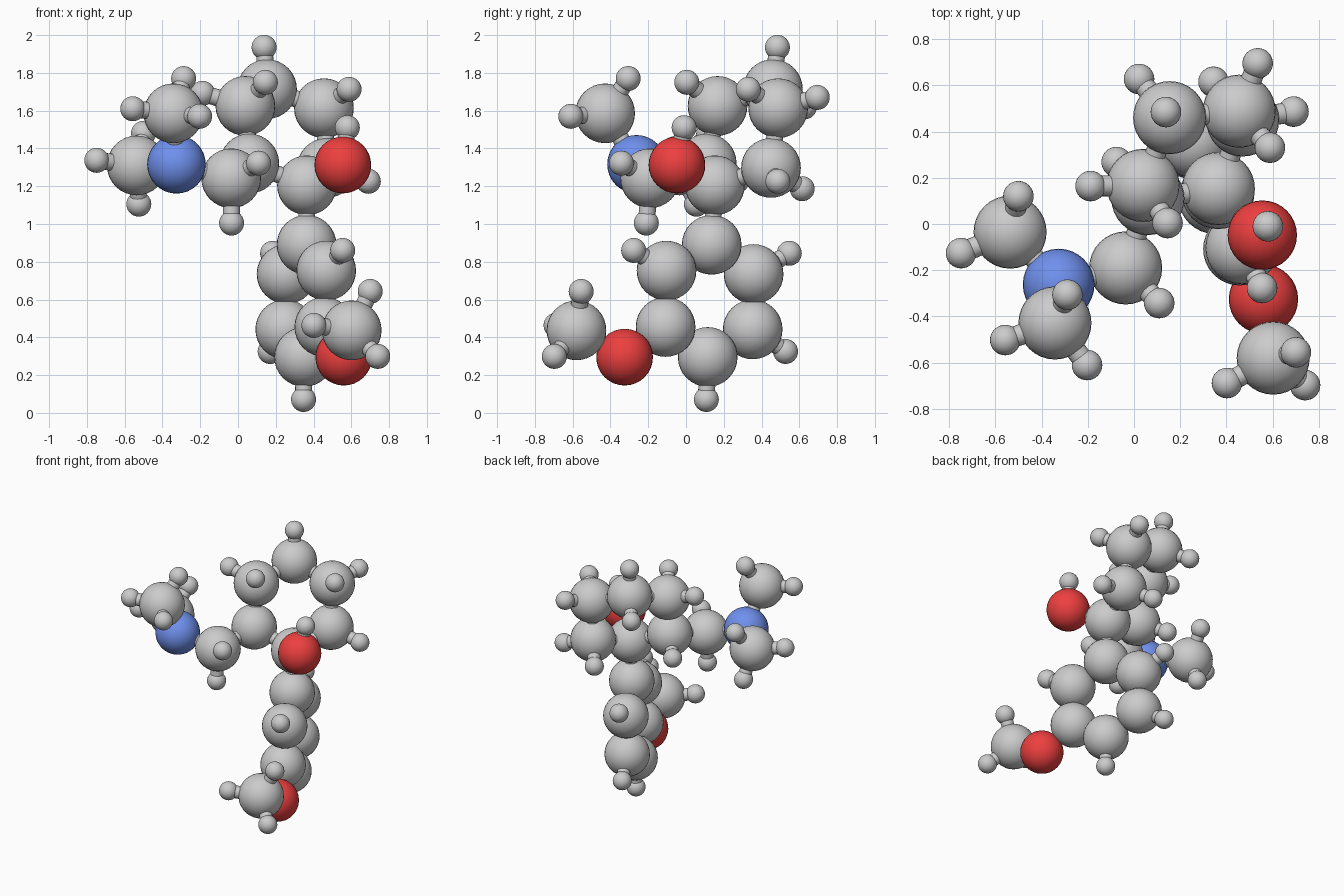
import bpy
from mathutils import Vector

if "Cube" in bpy.data.objects:
    bpy.data.objects.remove(bpy.data.objects["Cube"])

RADIUS = {"C": 0.158, "O": 0.15, "N": 0.155, "H": 0.066}
LABEL = {"C": "carbon", "O": "oxygen", "N": "nitrogen", "H": "hydrogen"}
BOND_RADIUS = 0.045


def material(name, color):
    m = bpy.data.materials.new(name)
    m.diffuse_color = color
    m.use_nodes = True
    m.node_tree.nodes["Principled BSDF"].inputs["Base Color"].default_value = m.diffuse_color
    return m


MATS = {"O": material("oxygen_red", (0.85, 0.05, 0.05, 1)),
        "N": material("nitrogen_blue", (0.16, 0.28, 0.85, 1))}


def smooth(ob, name):
    ob.name = name
    bpy.ops.object.shade_smooth_by_angle()


def atom(element, name, pos):
    bpy.ops.mesh.primitive_uv_sphere_add(segments=32, ring_count=16,
                                         radius=RADIUS[element], location=pos)
    ob = bpy.context.object
    if element in MATS:
        ob.data.materials.append(MATS[element])
    smooth(ob, f"{LABEL[element]}_{name}")


def bond(a, b, name):
    a, b = Vector(a), Vector(b)
    d = b - a
    bpy.ops.mesh.primitive_cylinder_add(vertices=20, radius=BOND_RADIUS,
                                        depth=d.length, location=(a + b) / 2)
    ob = bpy.context.object
    ob.rotation_euler = d.to_track_quat("Z", "Y").to_euler()
    smooth(ob, f"bond_{name}")


# Heavy atoms: first letter of the key part is the element
heavy = {
    # amine arm
    "amine": ("N", (-0.326, -0.262, 1.316)),
    "methyl_upper": ("C", (-0.342, -0.428, 1.586)),
    "methyl_side": ("C", (-0.536, -0.035, 1.31)),
    "link": ("C", (-0.036, -0.19, 1.242)),
    # puckered upper ring
    "ring1": ("C", (0.365, 0.153, 1.205)),
    "ring2": ("C", (0.06, 0.11, 1.32)),
    "ring3": ("C", (0.039, 0.167, 1.625)),
    "ring4": ("C", (0.154, 0.46, 1.714)),
    "ring5": ("C", (0.455, 0.488, 1.613)),
    "ring6": ("C", (0.47, 0.45, 1.297)),
    "hydroxyl": ("O", (0.555, -0.048, 1.312)),
    # flat lower ring
    "flat1": ("C", (0.363, 0.136, 0.89)),
    "flat2": ("C", (0.467, -0.103, 0.753)),
    "flat3": ("C", (0.457, -0.108, 0.455)),
    "flat4": ("C", (0.35, 0.115, 0.296)),
    "flat5": ("C", (0.25, 0.353, 0.442)),
    "flat6": ("C", (0.257, 0.358, 0.735)),
    # methoxy arm
    "ether": ("O", (0.56, -0.325, 0.295)),
    "methyl_lower": ("C", (0.602, -0.58, 0.437)),
}

# Hydrogens, grouped by the atom that carries them
hydrogens = {
    "methyl_upper": [(-0.557, -0.502, 1.61), (-0.288, -0.306, 1.77), (-0.203, -0.61, 1.57)],
    "methyl_side": [(-0.748, -0.126, 1.337), (-0.5, 0.12, 1.48), (-0.525, 0.055, 1.105)],
    "link": [(0.109, -0.342, 1.322), (-0.034, -0.21, 1.005)],
    "ring2": [(-0.075, 0.268, 1.228)],
    "ring3": [(0.145, 0.004, 1.75), (-0.188, 0.164, 1.692)],
    "ring4": [(0.138, 0.484, 1.935), (0.022, 0.627, 1.62)],
    "ring5": [(0.588, 0.33, 1.713), (0.535, 0.695, 1.67)],
    "ring6": [(0.69, 0.486, 1.226), (0.344, 0.615, 1.187)],
    "hydroxyl": [(0.579, -0.01, 1.51)],
    "flat2": [(0.554, -0.277, 0.86)],
    "flat4": [(0.347, 0.108, 0.071)],
    "flat5": [(0.17, 0.527, 0.325)],
    "flat6": [(0.183, 0.547, 0.845)],
    "methyl_lower": [(0.7, -0.555, 0.643), (0.74, -0.697, 0.299), (0.402, -0.688, 0.463)],
}

for name, (element, pos) in heavy.items():
    atom(element, name, pos)

for parent, spots in hydrogens.items():
    for i, pos in enumerate(spots, 1):
        atom("H", f"{parent}_{i}", pos)
        bond(heavy[parent][1], pos, f"{parent}_hydrogen_{i}")

# Bonds between heavy atoms: both six-sided rings, then the arms
pairs = [(f"{r}{i + 1}", f"{r}{(i + 1) % 6 + 1}") for r in ("ring", "flat") for i in range(6)]
pairs += [("amine", "methyl_upper"), ("amine", "methyl_side"), ("amine", "link"),
          ("link", "ring2"), ("ring1", "hydroxyl"), ("ring1", "flat1"),
          ("flat3", "ether"), ("ether", "methyl_lower")]
for a, b in pairs:
    bond(heavy[a][1], heavy[b][1], f"{a}_{b}")
